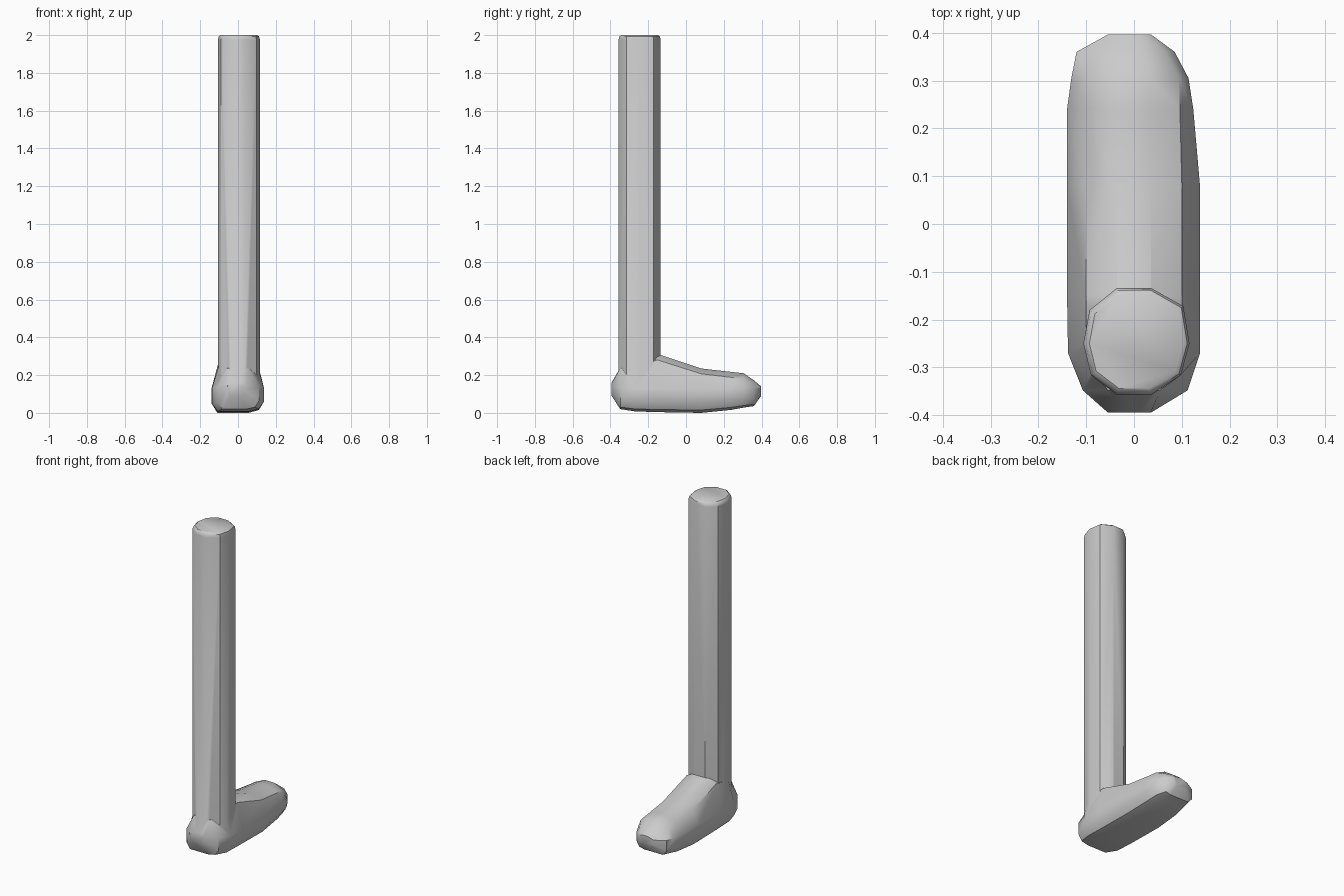
import bpy, bmesh, math

if "Cube" in bpy.data.objects:
    bpy.data.objects.remove(bpy.data.objects["Cube"])


def loft(name, rings):
    """Skin a list of equal-length rings and cap both ends."""
    bm = bmesh.new()
    loops = [[bm.verts.new(p) for p in r] for r in rings]
    n = len(loops[0])
    for a, b in zip(loops, loops[1:]):
        for i in range(n):
            j = (i + 1) % n
            bm.faces.new((a[i], a[j], b[j], b[i]))
    bm.faces.new(loops[0])
    bm.faces.new(loops[-1])
    bmesh.ops.recalc_face_normals(bm, faces=bm.faces)
    me = bpy.data.meshes.new(name)
    bm.to_mesh(me)
    bm.free()
    ob = bpy.data.objects.new(name, me)
    bpy.context.collection.objects.link(ob)
    return ob


# Shaft: ten-sided column with a small bevelled top edge
outline = [(-.036, -.134), (.036, -.134), (.103, -.172), (.116, -.25),
           (.098, -.316), (.036, -.357), (-.036, -.357), (-.09, -.316),
           (-.106, -.25), (-.093, -.18)]


def shaft_ring(z, s):
    return [(x * s, -.246 + (y + .246) * s, z) for x, y in outline]


shaft = loft("shaft", [shaft_ring(.12, 1), shaft_ring(1.975, 1),
                       shaft_ring(1.993, .96), shaft_ring(2.0, .88)])


# Foot: cross-sections from heel to toe
def foot_ring(y, xl, xr, zb, zlo, zhi, t, zs, zt):
    pts = [(-.78 * xl, zb), (.4 * xr, zb), (.8 * xr, zb + .3 * (zlo - zb)),
           (xr, zlo + .01), (xr, zhi), (t, zs), (.35 * t, zt),
           (-.35 * t, zt), (-t, zs), (-xl, zhi), (-xl, zlo)]
    return [(x, y, z) for x, z in pts]


sections = [
    (-.394, .055, .036, .09, .11, .145, .035, .155, .16),
    (-.348, .107, .112, .020, .055, .14, .055, .235, .24),
    (-.27, .138, .138, .008, .05, .13, .1, .255, .26),
    (-.15, .14, .138, .004, .05, .13, .1, .28, .312),
    (.08, .14, .138, 0, .05, .125, .1, .207, .235),
    (.24, .14, .124, .016, .06, .13, .096, .188, .217),
    (.305, .131, .114, .028, .065, .13, .094, .182, .21),
    (.36, .12, .085, .036, .065, .13, .065, .16, .172),
    (.396, .055, .036, .088, .10, .13, .034, .137, .142),
]
foot = loft("lower_leg_and_foot", [foot_ring(*s) for s in sections])

# Merge the shaft into the foot
mod = foot.modifiers.new("join", 'BOOLEAN')
mod.operation = 'UNION'
mod.solver = 'EXACT'
mod.object = shaft
bpy.context.view_layer.objects.active = foot
foot.select_set(True)
bpy.ops.object.modifier_apply(modifier=mod.name)
bpy.data.objects.remove(shaft)
bpy.ops.object.shade_smooth_by_angle(angle=math.radians(38))
